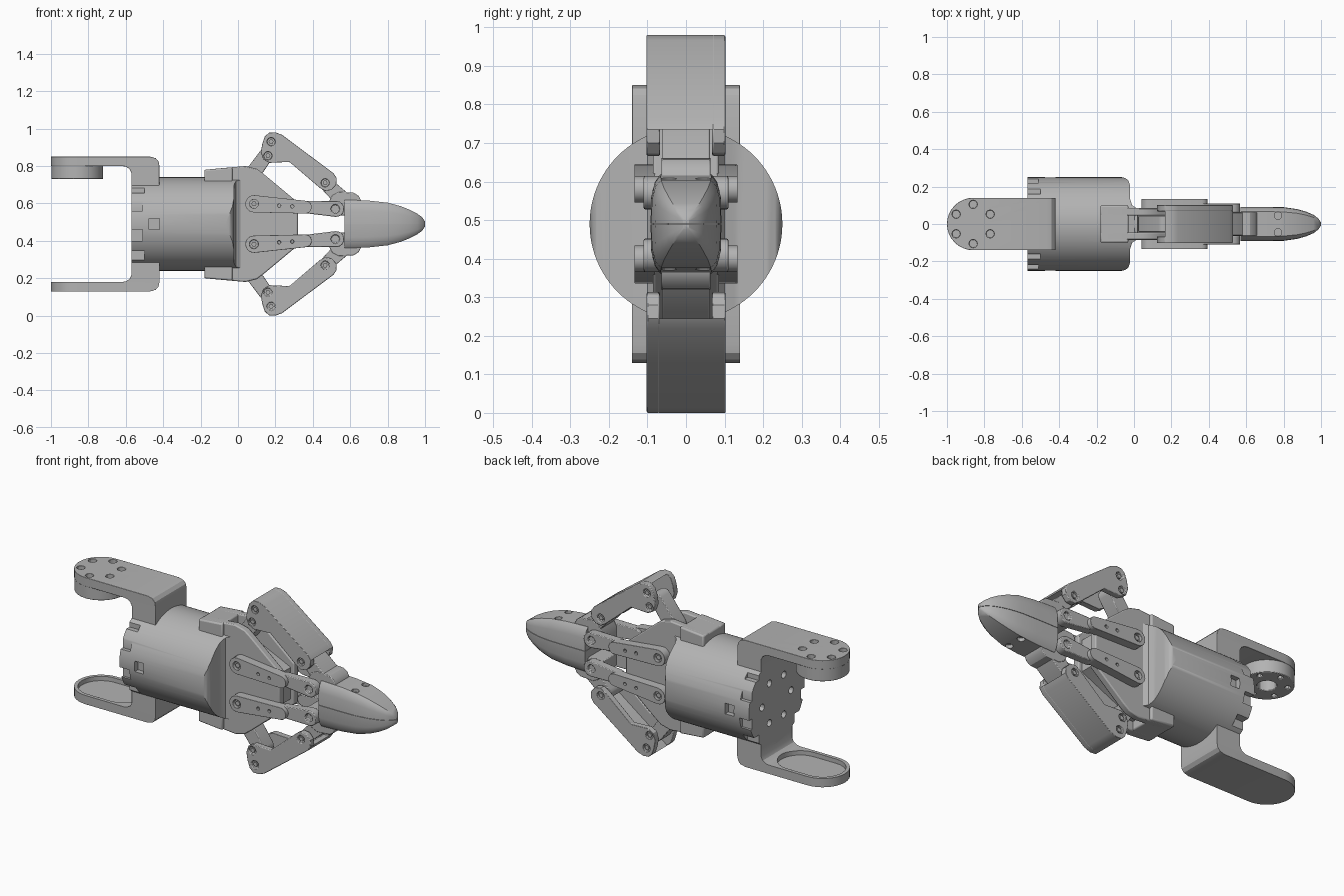
import bpy, bmesh, math
from mathutils import Vector

if "Cube" in bpy.data.objects:
    bpy.data.objects.remove(bpy.data.objects["Cube"])

GREY = 0.45
MID = 0.49          # height of the long axis
grey = bpy.data.materials.new("Neutral grey")
grey.use_nodes = True
grey.diffuse_color = (GREY, GREY, GREY, 1)
grey.node_tree.nodes["Principled BSDF"].inputs["Base Color"].default_value = (GREY, GREY, GREY, 1)


def activate(ob):
    bpy.ops.object.select_all(action='DESELECT')
    ob.select_set(True)
    bpy.context.view_layer.objects.active = ob


def make(name, bm):
    bmesh.ops.recalc_face_normals(bm, faces=bm.faces[:])
    me = bpy.data.meshes.new(name)
    bm.to_mesh(me)
    bm.free()
    me.materials.append(grey)
    ob = bpy.data.objects.new(name, me)
    bpy.context.collection.objects.link(ob)
    return ob


def loft(name, rings):
    """Skin matching rings of points and cap both ends."""
    bm = bmesh.new()
    rows = [[bm.verts.new(p) for p in ring] for ring in rings]
    for a, b in zip(rows, rows[1:]):
        for i in range(len(a)):
            j = (i + 1) % len(a)
            bm.faces.new((a[i], a[j], b[j], b[i]))
    bm.faces.new(rows[0])
    bm.faces.new(rows[-1])
    return make(name, bm)


def prism(name, pts, axis, lo, hi):
    """Extrude a 2D outline along one axis."""
    def place(p, d):
        return {'x': (d, p[0], p[1]), 'y': (p[0], d, p[1]), 'z': (p[0], p[1], d)}[axis]
    return loft(name, [[place(p, d) for p in pts] for d in (lo, hi)])


def circle(c, r, n=24):
    return [(c[0] + r * math.cos(math.tau * i / n), c[1] + r * math.sin(math.tau * i / n))
            for i in range(n)]


def box(name, x, y, z):
    return prism(name, [(x[0], z[0]), (x[1], z[0]), (x[1], z[1]), (x[0], z[1])], 'y', *y)


def capsule(p, q, r1, r2, n=9):
    """Outline of a bar with rounded ends."""
    a = math.atan2(q[1] - p[1], q[0] - p[0])
    out = []
    for c, r, start in ((q, r2, a - math.pi / 2), (p, r1, a + math.pi / 2)):
        for i in range(n):
            t = start + math.pi * i / (n - 1)
            out.append((c[0] + r * math.cos(t), c[1] + r * math.sin(t)))
    return out


def flip(pts, s):
    """Mirror an outline of (x, z) about the long axis."""
    return [(x, MID + s * (z - MID)) for x, z in pts]


def boolean(ob, cutters, op='DIFFERENCE'):
    activate(ob)
    for c in cutters:
        m = ob.modifiers.new("cut", 'BOOLEAN')
        m.operation, m.solver, m.object = op, 'EXACT', c
        bpy.ops.object.modifier_apply(modifier=m.name)
        bpy.data.objects.remove(c)
    return ob


def finish(ob, bevel=0.0):
    activate(ob)
    if bevel:
        m = ob.modifiers.new("soft edges", 'BEVEL')
        m.width, m.segments, m.limit_method = bevel, 2, 'ANGLE'
        m.angle_limit = math.radians(40)
    bpy.ops.object.shade_smooth_by_angle(angle=math.radians(30))


def drill(points, r, axis, lo, hi):
    return [prism("cutter", circle(p, r, 12), axis, lo, hi) for p in points]


# Round housing, its front end rounded only towards the sides
housing = prism("housing", circle((0, MID), 0.25, 96), 'x', -0.57, 0.05)
right = [(-0.065, 0.3), (-0.065, 0.25), (-0.045, 0.245), (-0.03, 0.232), (-0.022, 0.21),
         (-0.02, 0.13), (-0.01, 0.1), (0.02, 0.08)]
outline = [(-0.7, 0.3)] + right + [(x, -y) for x, y in reversed(right)] + [(-0.7, -0.3)]
boolean(housing, [prism("cutter", outline, 'z', 0.1, 0.9)], 'INTERSECT')
cutters = drill([(0.13 * math.cos(math.tau * i / 6), MID + 0.13 * math.sin(math.tau * i / 6))
                 for i in range(6)], 0.02, 'x', -0.6, -0.52)
for s in (1, -1):
    y = sorted((s * 0.22, s * 0.3))
    cutters.append(box("cutter", (-0.475, -0.42), y, (0.46, 0.52)))
    for z in (0.43, 0.59):
        cutters.append(box("cutter", (-0.6, -0.51), y, (z - 0.03, z + 0.03)))
    y = sorted((s * 0.16, s * 0.3))
    for z in (0.32, 0.68):
        cutters.append(box("cutter", (-0.6, -0.5), y, (z - 0.025, z + 0.025)))
boolean(housing, cutters)
finish(housing)

# Front mount: two cheeks around a slimmer core, with a collar over the housing
half = [(-0.18, 0.78), (0.04, 0.80), (0.10, 0.785), (0.14, 0.755), (0.32, 0.605)]
cheek = half + flip(reversed(half), -1)
for s, side in ((1, "back"), (-1, "front")):
    finish(prism(f"mount_cheek_{side}", cheek, 'y', *sorted((s * 0.045, s * 0.085))), 0.006)
core = [(-0.18, 0.76), (0.0, 0.74), (0.06, 0.69), (0.30, 0.58)]
finish(prism("mount_core", core + flip(reversed(core), -1), 'y', -0.05, 0.05))
for s, level in ((1, "upper"), (-1, "lower")):
    collar = [(-0.18, 0.65), (-0.18, 0.78), (-0.03, 0.793), (-0.03, 0.65)]
    finish(prism(f"{level}_collar", flip(collar, s), 'y', -0.1, 0.1), 0.008)

for s, level in ((1, "upper"), (-1, "lower")):
    # Rear fork arm
    arm = [(-1.05, 0.85), (-0.47, 0.85), (-0.44, 0.842), (-0.425, 0.825), (-0.42, 0.80),
           (-0.42, 0.66), (-0.57, 0.66), (-0.57, 0.765), (-0.58, 0.785), (-0.6, 0.797),
           (-0.62, 0.8), (-1.05, 0.8)]
    fork = prism(f"{level}_fork_arm", flip(arm, s), 'y', -0.2, 0.2)
    plan = capsule((-0.86, 0), (-0.2, 0), 0.14, 0.14, 17)
    boolean(fork, [prism("cutter", plan, 'z', 0, 1)], 'INTERSECT')
    if s > 0:
        bolts = circle((-0.86, 0), 0.105, 12)[1::2]
        bolts = [(-0.86 + 0.105 * math.cos(math.radians(a)), 0.105 * math.sin(math.radians(a)))
                 for a in range(30, 390, 60)]
        boolean(fork, drill(bolts, 0.022, 'z', 0.825, 0.9))
        ring = prism("fork_bearing", circle((-0.86, 0), 0.138, 48), 'z', 0.73, 0.805)
        boolean(ring, drill([(-0.86, 0)], 0.05, 'z', 0.7, 0.79) + drill(bolts, 0.014, 'z', 0.7, 0.76))
        finish(ring, 0.004)
    else:
        tray = capsule((-0.86, 0), (-0.72, 0), 0.12, 0.12, 17)
        boolean(fork, [prism("cutter", tray, 'z', 0.155, 0.25)])
    finish(fork, 0.012)

    # Outer arm: two side plates joined by a cover on the outside
    side = [(0.122, 0.875), (0.13, 0.92), (0.143, 0.957), (0.165, 0.978), (0.2, 0.98),
            (0.235, 0.967), (0.51, 0.762), (0.528, 0.735), (0.525, 0.7), (0.5, 0.672),
            (0.465, 0.667), (0.435, 0.685), (0.275, 0.822), (0.17, 0.817), (0.135, 0.835)]
    pivots = flip([(0.177, 0.93), (0.16, 0.855), (0.466, 0.71)], s)
    for t, where in ((1, "back"), (-1, "front")):
        plate = prism(f"{level}_arm_plate_{where}", flip(side, s), 'y', *sorted((t * 0.068, t * 0.102)))
        boolean(plate, drill(pivots, 0.022, 'y', *sorted((t * 0.088, t * 0.12))))
        finish(plate, 0.004)
        for p in pivots:
            finish(prism(f"{level}_arm_screw_{where}", circle(p, 0.013, 6), 'y',
                         *sorted((t * 0.08, t * 0.098))))
    cover = [(0.165, 0.978), (0.2, 0.98), (0.235, 0.967), (0.51, 0.762), (0.528, 0.735),
             (0.49, 0.74), (0.21, 0.945)]
    finish(prism(f"{level}_arm_cover", flip(cover, s), 'y', -0.07, 0.07))

    # Crank from the mount and link to the finger
    crank = capsule((0.16, 0.872), (0.065, 0.74), 0.038, 0.042)
    finish(prism(f"{level}_crank", flip(crank, s), 'y', -0.042, 0.042), 0.004)
    link = capsule((0.466, 0.71), (0.57, 0.61), 0.036, 0.045)
    finish(prism(f"{level}_finger_link", flip(link, s), 'y', -0.062, 0.062), 0.004)

    # Finger base lug
    lug = [(0.48, 0.535), (0.48, 0.6), (0.505, 0.645), (0.54, 0.662), (0.62, 0.657),
           (0.645, 0.64), (0.66, 0.61), (0.66, 0.535)]
    finish(prism(f"{level}_finger_lug", flip(lug, s), 'y', -0.064, 0.064), 0.004)

    # Straight guide bars on both sides
    for t, where in ((1, "back"), (-1, "front")):
        bar = prism(f"{level}_guide_bar_{where}",
                    flip(capsule((0.085, 0.598), (0.36, 0.58), 0.046, 0.034), s),
                    'y', *sorted((t * 0.08, t * 0.134)))
        boolean(bar, drill(flip([(0.085, 0.598)], s), 0.024, 'y', *sorted((t * 0.115, t * 0.2)))
                + drill(flip([(0.22, 0.588), (0.29, 0.584)], s), 0.009, 'y', *sorted((t * 0.12, t * 0.2))))
        finish(bar, 0.005)
        finish(prism(f"{level}_guide_screw_{where}", circle(flip([(0.085, 0.598)], s)[0], 0.014, 6),
                     'y', *sorted((t * 0.1, t * 0.126))))
        tip = prism(f"{level}_guide_end_{where}",
                    flip(capsule((0.36, 0.58), (0.525, 0.571), 0.032, 0.043), s),
                    'y', *sorted((t * 0.062, t * 0.11)))
        boolean(tip, drill(flip([(0.52, 0.571)], s), 0.023, 'y', *sorted((t * 0.09, t * 0.2))))
        finish(tip, 0.004)

    # Tapered fingertip half: x, half width, height
    stations = [(0.57, 0.092, 0.128), (0.7, 0.092, 0.124), (0.8, 0.09, 0.113), (0.87, 0.08, 0.094),
                (0.92, 0.066, 0.074), (0.96, 0.049, 0.053), (0.985, 0.03, 0.035), (1.0, 0.008, 0.012)]
    section = [(1, 0), (0.98, 0.55), (0.88, 0.85), (0.72, 1)]
    section += [(-a, b) for a, b in reversed(section)]
    finger = loft(f"{level}_fingertip",
                  [[Vector((x, w * a, MID + s * (0.001 + h * b))) for a, b in section]
                   for x, w, h in stations])
    ends = sorted((MID + s * 0.1, MID + s * 0.2))
    boolean(finger, drill([(0.77, 0.045), (0.77, -0.045)], 0.02, 'z', *ends))
    finish(finger)
